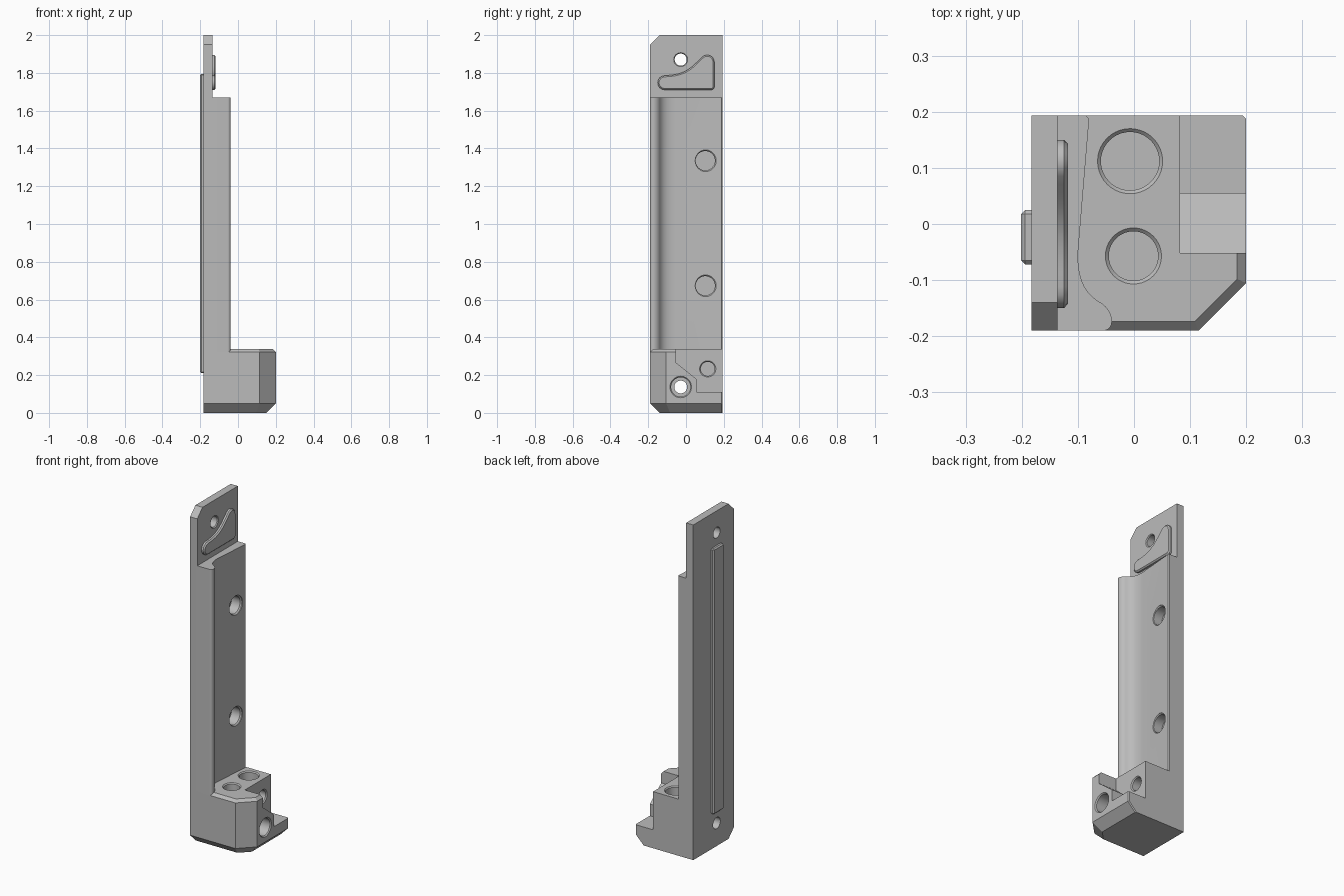
import bpy, bmesh
from math import sin, cos, pi, radians, sqrt
from mathutils import Vector

if "Cube" in bpy.data.objects:
    bpy.data.objects.remove(bpy.data.objects["Cube"], do_unlink=True)

grey = bpy.data.materials.new("plain grey")
grey.use_nodes = True
grey.diffuse_color = (0.5, 0.5, 0.5, 1)
grey.node_tree.nodes["Principled BSDF"].inputs["Base Color"].default_value = (0.5, 0.5, 0.5, 1)

BACK, FRONT, REAR, SIDE = -0.183, -0.19, 0.193, 0.2


def loft(name, rings):
    """Solid skinned through rings of equal point count, capped at both ends."""
    bm = bmesh.new()
    loops = [[bm.verts.new(p) for p in ring] for ring in rings]
    n = len(loops[0])
    for a, b in zip(loops, loops[1:]):
        for i in range(n):
            j = (i + 1) % n
            bm.faces.new((a[i], a[j], b[j], b[i]))
    bm.faces.new(loops[0][::-1])
    bm.faces.new(loops[-1])
    bmesh.ops.recalc_face_normals(bm, faces=bm.faces[:])
    mesh = bpy.data.meshes.new(name)
    bm.to_mesh(mesh)
    bm.free()
    mesh.materials.append(grey)
    obj = bpy.data.objects.new(name, mesh)
    bpy.context.collection.objects.link(obj)
    return obj


def prism(name, pts, axis, lo, hi):
    def place(p, t):
        return (t, p[0], p[1]) if axis == "x" else (p[0], p[1], t)
    return loft(name, [[place(p, t) for p in pts] for t in (lo, hi)])


def hole(axis, u, v, steps):
    """Turned cutter; steps are (radius, position along the axis)."""
    rings = []
    for r, t in steps:
        circle = [(u + r * cos(2 * pi * i / 40), v + r * sin(2 * pi * i / 40)) for i in range(40)]
        rings.append([(t, a, b) if axis == "x" else (a, b, t) for a, b in circle])
    return loft("hole_cutter", rings)


def activate(obj):
    bpy.ops.object.select_all(action="DESELECT")
    obj.select_set(True)
    bpy.context.view_layer.objects.active = obj


def cut(obj, cutters):
    activate(obj)
    for c in cutters:
        mod = obj.modifiers.new("cut", "BOOLEAN")
        mod.operation, mod.solver, mod.object = "DIFFERENCE", "EXACT", c
        bpy.ops.object.modifier_apply(modifier=mod.name)
        bpy.data.objects.remove(c, do_unlink=True)


def bevel(obj, width):
    activate(obj)
    mod = obj.modifiers.new("edge", "BEVEL")
    mod.width, mod.segments = width, 1
    mod.limit_method, mod.angle_limit = "ANGLE", radians(50)
    bpy.ops.object.modifier_apply(modifier=mod.name)


def arc(cx, cy, r, start, end, n=8):
    angles = [radians(start + (end - start) * i / n) for i in range(n + 1)]
    return [(cx + r * cos(a), cy + r * sin(a)) for a in angles]


def bezier(a, b, c, d, n=12):
    a, b, c, d = map(Vector, (a, b, c, d))
    return [tuple(a * (1 - t) ** 3 + b * 3 * t * (1 - t) ** 2 + c * 3 * t * t * (1 - t) + d * t ** 3)
            for t in (i / n for i in range(n + 1))]


# Foot block, chamfered on its front, side and diagonal corner
def foot_ring(z, d):
    x, y, diagonal = SIDE - d, FRONT + d, 0.305 - d * sqrt(2)
    outline = [(BACK, y), (diagonal + y, y), (x, x - diagonal),
               (x, REAR - 0.006), (x - 0.006, REAR), (BACK, REAR)]
    return [(px, py, z) for px, py in outline]


foot = loft("foot_block", [foot_ring(0, 0.05), foot_ring(0.05, 0),
                           foot_ring(0.322, 0), foot_ring(0.338, 0.016)])
step = prism("step_cutter", [(-0.052, 0.4), (-0.052, 0.265), (0.055, 0.18),
                             (0.055, 0.11), (0.3, 0.11), (0.3, 0.4)], "x", 0.082, 0.3)
cut(foot, [
    step,
    hole("z", -0.007, 0.112, [(0.052, 0.28), (0.052, 0.332), (0.058, 0.338), (0.058, 0.4)]),
    hole("z", -0.001, -0.057, [(0.044, 0.28), (0.044, 0.332), (0.05, 0.338), (0.05, 0.4)]),
    hole("x", 0.115, 0.233, [(0.037, 0.0), (0.037, 0.076), (0.043, 0.082), (0.043, 0.15)]),
    hole("x", -0.028, 0.137, [(0.034, -0.3), (0.034, 0.04), (0.051, 0.04),
                              (0.051, 0.194), (0.057, 0.2), (0.057, 0.3)]),
])

# Upright bar with a hollowed side and rounded lip
profile = [(BACK, FRONT)]
profile += bezier((-0.055, FRONT), (-0.032, FRONT), (-0.034, -0.152), (-0.064, -0.1375))
profile += bezier((-0.064, -0.1375), (-0.083, -0.125), (-0.1, -0.105), (-0.1, -0.054))[1:]
profile += [(-0.08, REAR - 0.006), (-0.086, REAR), (BACK, REAR)]
bar = prism("upright_bar", profile, "z", 0.322, 1.67)
cut(bar, [hole("x", 0.102, z, [(0.051, -0.15), (0.051, -0.094), (0.058, -0.087), (0.058, 0.1)])
          for z in (0.673, 1.335)])

# Thin mounting tab at the top
tab = prism("top_tab", [(FRONT, 1.67), (REAR, 1.67), (REAR, 2), (-0.14, 2), (FRONT, 1.95)],
            "x", BACK, -0.136)
cut(tab, [hole("x", -0.028, 1.87, [(0.032, -0.3), (0.032, -0.141), (0.037, -0.136), (0.037, 0)])])

# Raised curved key on the tab
outline = arc(-0.112, 1.748, 0.038, 90, 270) + arc(0.133, 1.727, 0.017, 270, 360)
outline += arc(0.112, 1.857, 0.038, 0, 135)
outline += bezier((0.085, 1.884), (0.028, 1.828), (0, 1.79), (-0.112, 1.786))[1:-1]
key = prism("raised_key", outline, "x", -0.16, -0.118)
bevel(key, 0.007)

# Long rib on the back
rib = prism("back_rib", [(-0.072, 0.21), (0.025, 0.21), (0.025, 1.795), (-0.072, 1.795)],
            "x", -0.21 + 0.04, -0.201)
bevel(rib, 0.007)

for part in (foot, bar, tab, key, rib):
    activate(part)
    bpy.ops.object.shade_smooth_by_angle(angle=radians(25))
